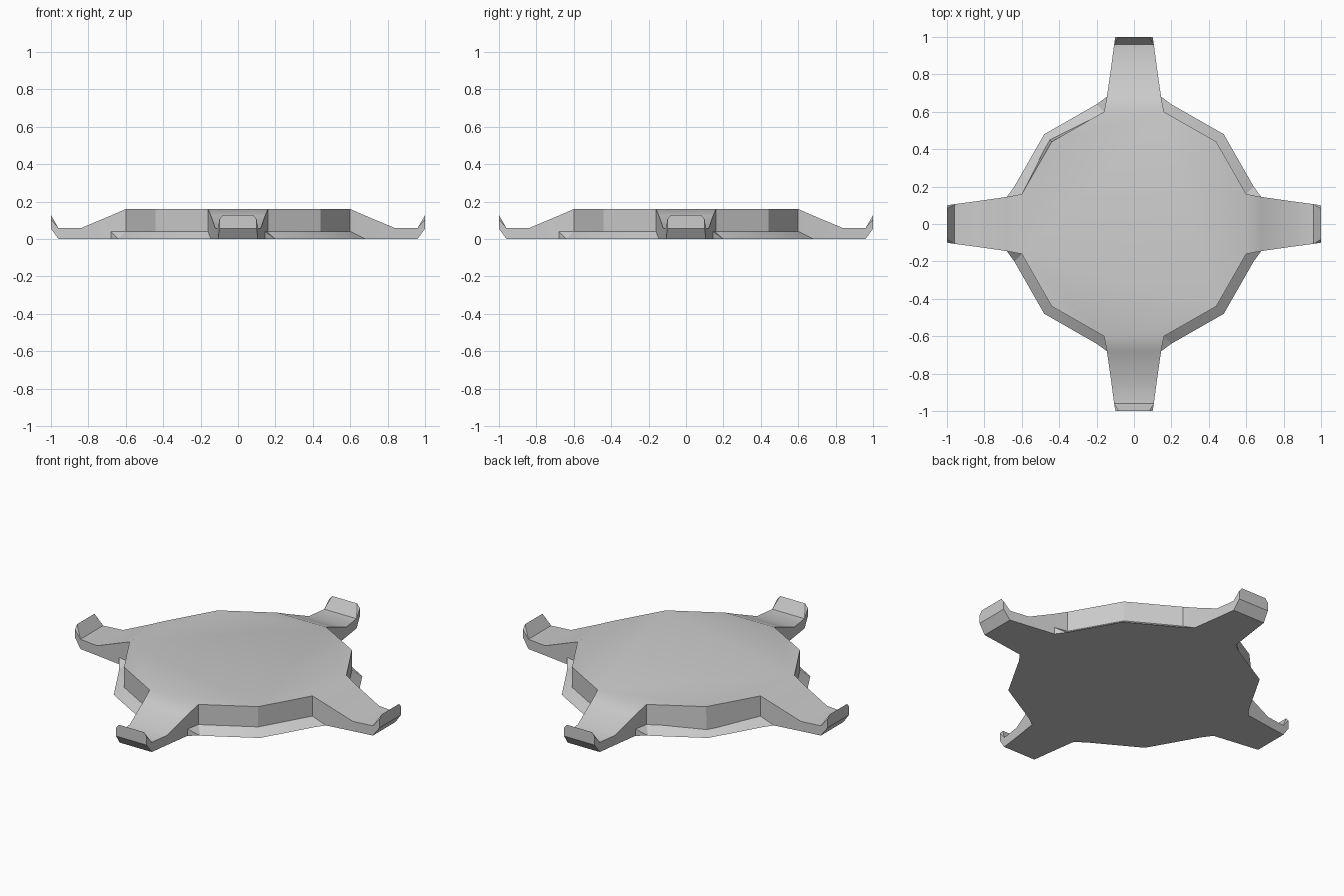
import bpy, bmesh, math
from mathutils import Matrix, Vector

old = bpy.data.objects.get("Cube")
if old:
    bpy.data.objects.remove(old)

grey = bpy.data.materials.new("plain grey")
grey.use_nodes = True
colour = (0.6, 0.6, 0.6, 1)
grey.diffuse_color = colour
grey.node_tree.nodes["Principled BSDF"].inputs["Base Color"].default_value = colour


def quarter(k):
    return Matrix.Rotation(k * math.pi / 2, 3, 'Z')


def finish(name, bm, angle):
    bmesh.ops.remove_doubles(bm, verts=bm.verts, dist=0.0005)
    bmesh.ops.recalc_face_normals(bm, faces=bm.faces)
    mesh = bpy.data.meshes.new(name)
    bm.to_mesh(mesh)
    bm.free()
    mesh.materials.append(grey)
    obj = bpy.data.objects.new(name, mesh)
    bpy.context.collection.objects.link(obj)
    bpy.ops.object.select_all(action='DESELECT')
    obj.select_set(True)
    bpy.context.view_layer.objects.active = obj
    bpy.ops.object.shade_smooth_by_angle(angle=math.radians(angle))


# Twelve-sided disc, open where the four feet grow out of it
bm = bmesh.new()
corners = [quarter(k) @ Vector(p) for k in range(4)
           for p in ((0.6, -0.16, 0), (0.6, 0.16, 0), (0.44, 0.44, 0))]
low = [bm.verts.new(c) for c in corners]
high = [bm.verts.new(c + Vector((0, 0, 0.16))) for c in corners]
low[5].co += Vector((-0.012, 0.012, 0))
bm.faces.new(high)
bm.faces.new(low[::-1])
for i in range(12):
    if i % 3:
        j = (i + 1) % 12
        bm.faces.new((low[i], low[j], high[j], high[i]))

# Feet: radius, half width, bottom z, shoulder z, top z, top half width
sections = [(0.60, 0.160, 0, 0.16, 0.16, 0.160),
            (0.68, 0.145, 0, 0.125, 0.125, 0.145),
            (0.84, 0.122, 0, 0.058, 0.058, 0.122),
            (0.96, 0.106, 0, 0.058, 0.058, 0.106),
            (1.00, 0.100, 0.055, 0.105, 0.127, 0.082)]
for k in range(4):
    rings = []
    for r, w, z0, z1, z2, wt in sections:
        pts = [(r, -w, z0), (r, w, z0), (r, w, z1), (r, wt, z2), (r, -wt, z2), (r, -w, z1)]
        rings.append([bm.verts.new(quarter(k) @ Vector(p)) for p in pts])
    for a, b in zip(rings, rings[1:]):
        for i in range(6):
            j = (i + 1) % 6
            bm.faces.new((a[i], a[j], b[j], b[i]))
    bm.faces.new(rings[-1])
finish("disc_with_feet", bm, 30)

# Sloping skirt between the feet, with one raised end in each quarter
outer = [(0.68, -0.145, 0), (0.64, -0.20, 0), (0.48, -0.48, 0), (0.20, -0.64, 0), (0.145, -0.68, 0)]
inner = [(0.60, -0.16, 0.04), (0.44, -0.44, 0.04), (0.16, -0.60, 0.04)]
raised = (0.145, -0.68, 0.04)
for k in range(4):
    bm = bmesh.new()
    o = [bm.verts.new(quarter(k) @ Vector(p)) for p in outer]
    n = [bm.verts.new(quarter(k) @ Vector(p)) for p in inner]
    f = [bm.verts.new(quarter(k) @ Vector((p[0], p[1], 0))) for p in inner]
    top = bm.verts.new(quarter(k) @ Vector(raised))
    for face in ((o[0], o[1], n[0]), (o[1], o[2], n[1], n[0]), (o[2], o[3], n[2], n[1]),
                 (o[3], top, n[2]), (o[3], o[4], top), (o[4], f[2], n[2], top),
                 (o[0], n[0], f[0]), (f[0], n[0], n[1], f[1]), (f[1], n[1], n[2], f[2]),
                 (o[0], f[0], o[1]), (o[1], f[0], f[1], o[2]),
                 (o[2], f[1], f[2], o[3]), (o[3], f[2], o[4])):
        bm.faces.new(face)
    finish("skirt_%d" % (k + 1), bm, 20)
